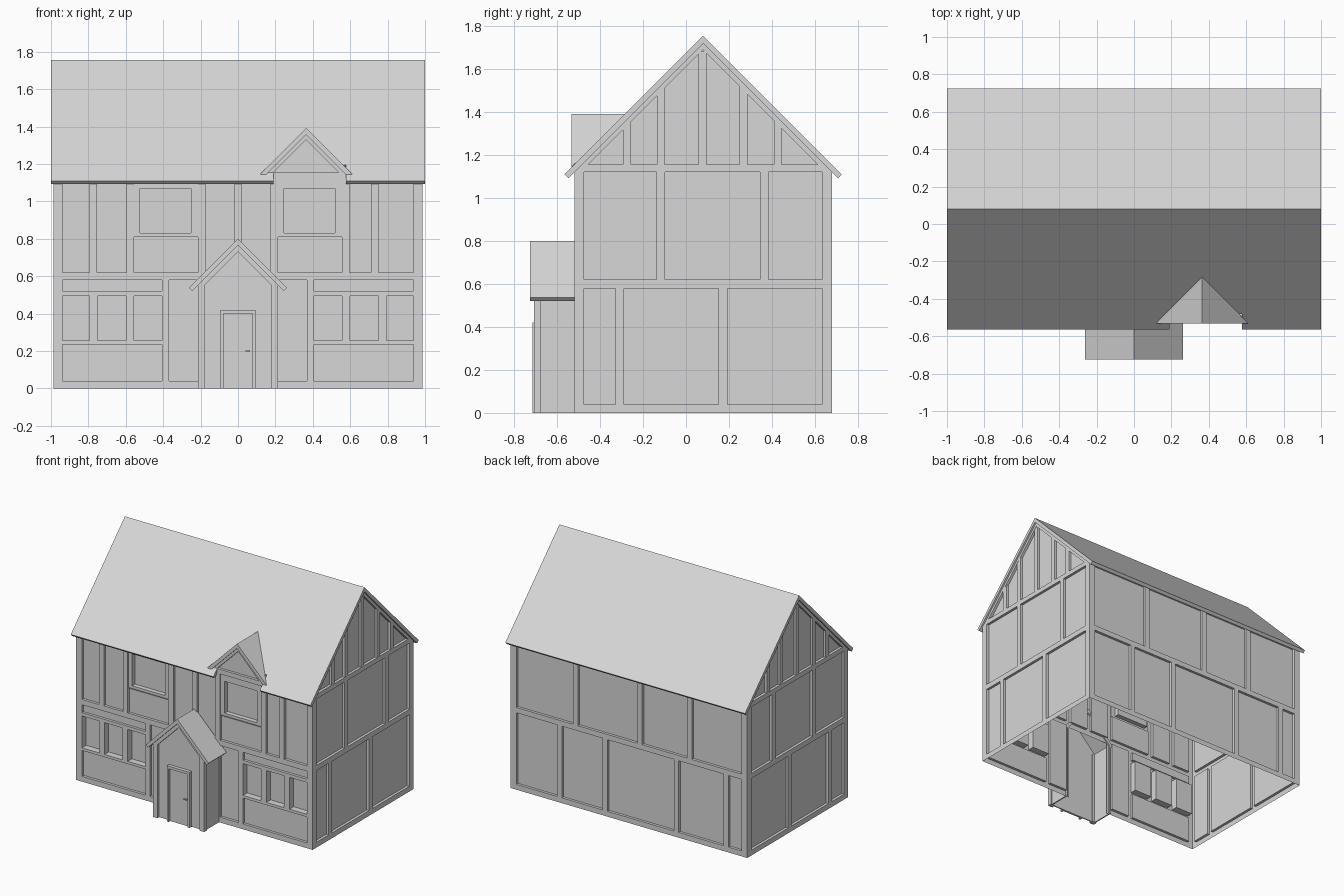
import bpy, bmesh
from mathutils import Vector

cube = bpy.data.objects.get("Cube")
if cube:
    bpy.data.objects.remove(cube, do_unlink=True)

GREY = (0.68, 0.68, 0.68, 1)
mat = bpy.data.materials.new("pale_grey")
mat.use_nodes = True
mat.diffuse_color = GREY
mat.node_tree.nodes["Principled BSDF"].inputs["Base Color"].default_value = GREY

# Main measures: half length, front, back, ridge
HX, FRONT, BACK, RIDGE_Y, RIDGE_Z = 0.987, -0.52, 0.68, 0.08, 1.755
DEPTH = 0.02       # how far plaster sits behind the timber
TIMBER = 0.04


def finish(name, bm):
    mesh = bpy.data.meshes.new(name)
    bm.to_mesh(mesh)
    bm.free()
    mesh.materials.append(mat)
    obj = bpy.data.objects.new(name, mesh)
    bpy.context.collection.objects.link(obj)
    return obj


def solid(name, top, bottom):
    """Closed solid between two matching outlines."""
    bm = bmesh.new()
    a = [bm.verts.new(p) for p in top]
    b = [bm.verts.new(p) for p in bottom]
    bm.faces.new(a)
    bm.faces.new(b[::-1])
    for i in range(len(a)):
        j = (i + 1) % len(a)
        bm.faces.new((a[i], b[i], b[j], a[j]))
    bmesh.ops.recalc_face_normals(bm, faces=bm.faces)
    return finish(name, bm)


def plate(name, place, outline, d0, d1):
    """Outline drawn on a wall plane, from depth d0 to d1 behind it."""
    return solid(name, [place(u, v, d0) for u, v in outline],
                 [place(u, v, d1) for u, v in outline])


def rect(u0, u1, v0, v1):
    return [(u0, v0), (u1, v0), (u1, v1), (u0, v1)]


def front_plane(y):
    return lambda u, v, d: Vector((u, y + d, v))


def side_plane(s):
    return lambda u, v, d: Vector((s * (HX - d), u, v))


def back_plane(u, v, d):
    return Vector((u, BACK - d, v))


def row(lo, hi, posts, v0, v1):
    """Plaster cells left between upright posts."""
    edges = [lo] + [p + s * TIMBER / 2 for p in posts for s in (-1, 1)] + [hi]
    return [(rect(a, b, v0, v1), DEPTH, None) for a, b in zip(edges[::2], edges[1::2])]


def wall(name, place, lo, hi, top, cells, doorway=None):
    """Timber face with recessed cells; a cell may hold a deeper window."""
    bm = bmesh.new()

    def face(points):
        bm.faces.new([bm.verts.new(p) for p in points])

    holes = [c[0] for c in cells] + ([doorway] if doorway else [])
    us = sorted({lo, hi} | {p[0] for h in holes for p in h})
    vs = sorted({0, top} | {p[1] for h in holes for p in h})
    for u0, u1 in zip(us, us[1:]):
        for v0, v1 in zip(vs, vs[1:]):
            u, v = (u0 + u1) / 2, (v0 + v1) / 2
            if not any(h[0][0] < u < h[2][0] and h[0][1] < v < h[2][1] for h in holes):
                face([place(a, b, 0) for a, b in rect(u0, u1, v0, v1)])
    for outline, depth, pane in cells:
        loops = [(outline, 0), (outline, depth)]
        if pane:
            loops += [(pane, depth), (pane, depth + 0.035)]
        loops = [[place(u, v, d) for u, v in o] for o, d in loops]
        for a, b in zip(loops, loops[1:]):
            for i in range(4):
                j = (i + 1) % 4
                if (a[i] - b[i]).length > 1e-5:
                    face((a[i], a[j], b[j], b[i]))
        face(loops[-1])
    bmesh.ops.remove_doubles(bm, verts=bm.verts, dist=1e-5)
    bmesh.ops.recalc_face_normals(bm, faces=bm.faces)
    outward = place(0, 0, 0) - place(0, 0, 1)
    if sum(f.normal.dot(outward) * f.calc_area() for f in bm.faces) < 0:
        bmesh.ops.reverse_faces(bm, faces=bm.faces)
    return finish(name, bm)


def gable(name, place, centre, outer, inner, base):
    """Pair of rafters with a recessed plaster triangle."""
    o, i = outer - base, inner - base
    chevron = [(-o, 0), (0, o), (o, 0), (i, 0), (0, i), (-i, 0)]
    plate(name + "_rafters", place, [(centre + u, base + v) for u, v in chevron], 0, DEPTH)
    plate(name + "_plaster", place, [(centre + u, base + v) for u, v in chevron[:3]],
          DEPTH, DEPTH + 0.008)


def slab(name, points, normal, t=0.025):
    """Roof slab, square at the eaves and mitred at the ridge."""
    ridge = max(p[2] for p in points)
    n = Vector(normal).normalized()
    low = [Vector(p) - (Vector((0, 0, t * 2 ** 0.5)) if p[2] == ridge else n * t)
           for p in points]
    solid(name, points, low)


# Front wall: windows and panels mirrored below, one row of panels above
cells = []
for s in (-1, 1):
    def both(a, b, v0, v1, depth=DEPTH):
        cells.append((rect(*sorted((s * a, s * b)), v0, v1), depth, None))
    for a, b in ((0.406, 0.556), (0.6, 0.75), (0.793, 0.938)):
        both(a, b, 0.255, 0.495, 0.05)
    both(0.406, 0.938, 0.04, 0.235)
    both(0.406, 0.938, 0.52, 0.58)
    both(0.214, 0.37, 0.04, 0.58)
upper = row(-0.938, 0.938, [-0.775, -0.576, -0.194, 0, 0.194, 0.576, 0.73], 0.62, 1.12)
for k, (outline, depth, _) in enumerate(upper):
    if k in (2, 5):
        a, b = outline[0][0], outline[2][0]
        cells.append((rect(a, b, 0.62, 0.81), depth, None))
        cells.append((rect(a, b, 0.8101, 1.12), 0.008, rect(a + 0.032, b - 0.038, 0.83, 1.07)))
    else:
        cells.append((outline, depth, None))
wall("front_wall", front_plane(FRONT), -HX, HX, 1.13, cells, rect(-0.176, 0.176, 0, 0.58))

# Back wall
wall("back_wall", back_plane, -HX, HX, 1.13,
     row(-0.938, 0.938, [-0.81, -0.395, 0.2, 0.58], 0.04, 0.58)
     + row(-0.938, 0.938, [-0.505, -0.09, 0.445], 0.62, 1.12))

# End walls with studded gables
for s, label in ((1, "left"), (-1, "right")):
    place = side_plane(s)
    wall(label + "_end_wall", place, FRONT, BACK, 1.125,
         row(-0.475, 0.632, [-0.309, 0.172], 0.04, 0.58)
         + row(-0.475, 0.632, [-0.118, 0.365], 0.62, 1.12))
    plate(label + "_tie_beam", place,
          [(-0.515, 1.125), (0.675, 1.125), (0.645, 1.155), (-0.485, 1.155)], 0, DEPTH)
    gable(label + "_gable", place, RIDGE_Y, 1.735, 1.69, 1.155)
    for k, y in enumerate((-0.275, -0.118, 0.077, 0.268, 0.427)):
        a, b = y - 0.018, y + 0.018
        plate(f"{label}_gable_stud_{k}", place,
              [(a, 1.155), (b, 1.155), (b, 1.7 - abs(b - RIDGE_Y)), (a, 1.7 - abs(a - RIDGE_Y))],
              0.001, DEPTH)

# Main roof; the front slope is notched for the dormer
def on_front(x, y):
    return (x, y, RIDGE_Z - (RIDGE_Y - y))


EAVE, NOTCH = -0.565, -0.48
slab("front_roof", [on_front(x, y) for x, y in (
    (-1, RIDGE_Y), (-1, EAVE), (0.19, EAVE), (0.19, NOTCH),
    (0.577, NOTCH), (0.577, EAVE), (1, EAVE), (1, RIDGE_Y))], (0, -1, 1))
slab("back_roof", [(-1, RIDGE_Y, RIDGE_Z), (1, RIDGE_Y, RIDGE_Z),
                   (1, 0.725, 1.11), (-1, 0.725, 1.11)], (0, 1, 1))

# Dormer
DX, DZ = 0.364, 1.392
gable("dormer_gable", front_plane(FRONT), DX, 1.37, 1.33, 1.155)
plate("dormer_beam", front_plane(FRONT), rect(0.19, 0.577, 1.12, 1.155), 0, 0.04)
for s, label in ((1, "left"), (-1, "right")):
    w = 0.246
    slab("dormer_roof_" + label, [
        (DX, -0.532, DZ), (DX + s * w, -0.532, DZ - w),
        (DX, RIDGE_Y - RIDGE_Z + DZ + 0.01, DZ)], (s, 0, 1))

# Porch
PY, PZ = -0.708, 0.8
porch = front_plane(PY)
gable("porch_gable", porch, 0, 0.775, 0.73, 0.55)
plate("porch_front", porch, rect(-0.2, 0.2, 0, 0.55), DEPTH, DEPTH + 0.008)
for s, label in ((1, "left"), (-1, "right")):
    plate("porch_post_" + label, porch,
          rect(*sorted((s * 0.176, s * 0.214)), 0, 0.56), 0, 0.033)
    plate("porch_side_" + label, porch,
          rect(*sorted((s * 0.197, s * 0.206)), 0, 0.565), 0.025, 0.2)
    w = 0.262
    slab("porch_roof_" + label, [
        (0, -0.725, PZ), (s * w, -0.725, PZ - w),
        (s * w, -0.51, PZ - w), (0, -0.51, PZ)], (s, 0, 1))
    plate("door_jamb_" + label, porch,
          rect(*sorted((s * 0.078, s * 0.094)), 0, 0.42), -0.006, DEPTH)

# Door with frame top and handle
plate("door_lintel", porch, rect(-0.078, 0.078, 0.4, 0.42), -0.006, DEPTH)
plate("door", porch, rect(-0.078, 0.078, 0, 0.4), 0.012, DEPTH)
plate("door_handle", porch, rect(0.04, 0.065, 0.197, 0.204), 0, 0.012)
